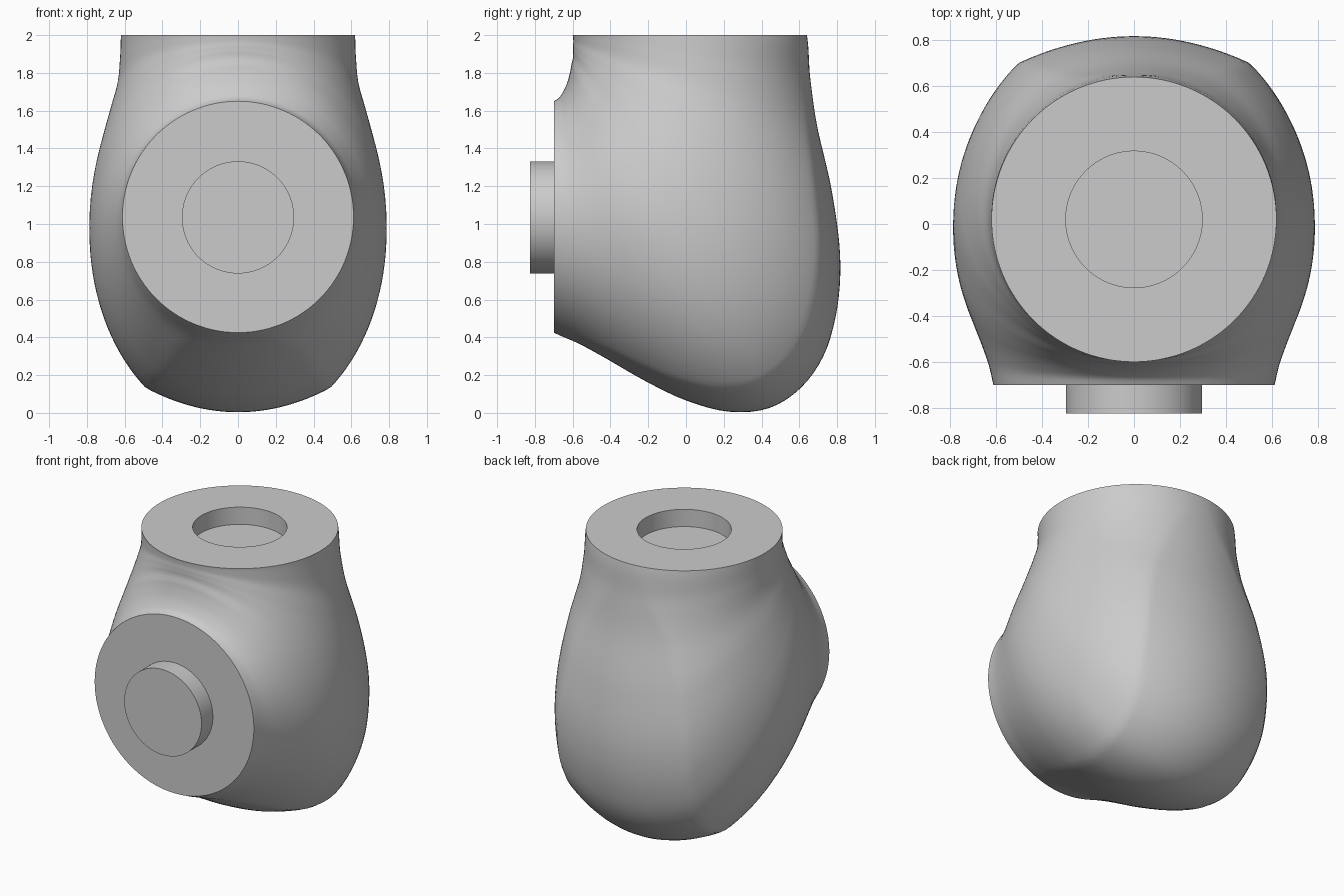
import bpy, bmesh, math
from mathutils import Matrix

if "Cube" in bpy.data.objects:
    bpy.data.objects.remove(bpy.data.objects["Cube"])

grey = bpy.data.materials.new("mid_grey")
grey.diffuse_color = (0.6, 0.6, 0.6, 1)
grey.use_nodes = True
grey.node_tree.nodes["Principled BSDF"].inputs["Base Color"].default_value = grey.diffuse_color

# Elbow sections fan around the x-direction line through this point
PY, PZ = -0.70, 2.0
# angle, inner distance, outer distance, half width, side fullness
KEYS = [
    (0, 0.100, 1.340, 0.620, 1.00),
    (10, 0.104, 1.380, 0.625, 1.01),
    (20, 0.110, 1.490, 0.640, 1.05),
    (30, 0.118, 1.705, 0.685, 1.11),
    (40, 0.133, 1.980, 0.737, 1.14),
    (45, 0.145, 2.110, 0.762, 1.13),
    (50, 0.158, 2.220, 0.780, 1.12),
    (55, 0.170, 2.280, 0.787, 1.11),
    (60, 0.185, 2.280, 0.784, 1.11),
    (65, 0.208, 2.200, 0.768, 1.10),
    (70, 0.235, 2.060, 0.738, 1.09),
    (75, 0.267, 1.900, 0.700, 1.07),
    (80, 0.300, 1.755, 0.663, 1.05),
    (85, 0.332, 1.645, 0.632, 1.02),
    (90, 0.350, 1.575, 0.612, 1.00),
]
N = 128        # points round each section
HOLE_R, HOLE_D = 0.297, 0.12


def slope(i, c):
    lo, hi = KEYS[max(i - 1, 0)], KEYS[min(i + 1, len(KEYS) - 1)]
    return (hi[c] - lo[c]) / (hi[0] - lo[0])


def sample(angle, c):
    """Smooth interpolation of one column of the section table."""
    i = 0
    while i < len(KEYS) - 2 and angle > KEYS[i + 1][0]:
        i += 1
    k0, k1 = KEYS[i], KEYS[i + 1]
    d = k1[0] - k0[0]
    u = (angle - k0[0]) / d
    return ((2*u**3 - 3*u**2 + 1) * k0[c] + (u**3 - 2*u**2 + u) * d * slope(i, c)
            + (3*u**2 - 2*u**3) * k1[c] + (u**3 - u**2) * d * slope(i + 1, c))


def section(angle):
    a, b, w, f = (sample(angle, c) for c in (1, 2, 3, 4))
    mid, h = (a + b) / 2, (b - a) / 2
    th = math.radians(angle)
    pts = []
    for j in range(N):
        t = 2 * math.pi * j / N
        x, s = w * math.cos(t), math.sin(t)
        # outer half has full sides capped by a shallow arc, inner half is an ellipse
        d = mid + (min(f * h * s, h - 0.6 * x * x) if s > 0 else h * s)
        pts.append((x, PY + d * math.cos(th), PZ - d * math.sin(th)))
    return pts


def finish(bm, name):
    bmesh.ops.recalc_face_normals(bm, faces=bm.faces)
    me = bpy.data.meshes.new(name)
    bm.to_mesh(me)
    bm.free()
    me.materials.append(grey)
    ob = bpy.data.objects.new(name, me)
    bpy.context.collection.objects.link(ob)
    bpy.ops.object.select_all(action='DESELECT')
    ob.select_set(True)
    bpy.context.view_layer.objects.active = ob
    bpy.ops.object.shade_smooth_by_angle(angle=math.radians(32))
    return ob


# Elbow housing: recess floor, recess wall, top rim, swept body, front face
def circle(z):
    return [(HOLE_R * math.cos(2 * math.pi * j / N),
             0.02 + HOLE_R * math.sin(2 * math.pi * j / N), z) for j in range(N)]


bm = bmesh.new()
loops = [circle(PZ - HOLE_D), circle(PZ)] + [section(a * 1.25) for a in range(73)]
rings = [[bm.verts.new(p) for p in loop] for loop in loops]
for r0, r1 in zip(rings, rings[1:]):
    for j in range(N):
        k = (j + 1) % N
        bm.faces.new((r0[j], r0[k], r1[k], r1[j]))
bm.faces.new(rings[0])
bm.faces.new(rings[-1])
finish(bm, "elbow_housing")

# Round locating boss on the front face
bm = bmesh.new()
bmesh.ops.create_cone(bm, cap_ends=True, segments=96, radius1=HOLE_R, radius2=HOLE_R,
                      depth=0.125,
                      matrix=Matrix.Translation((0, -0.7625, 1.035))
                      @ Matrix.Rotation(math.pi / 2, 4, 'X'))
finish(bm, "front_boss")
